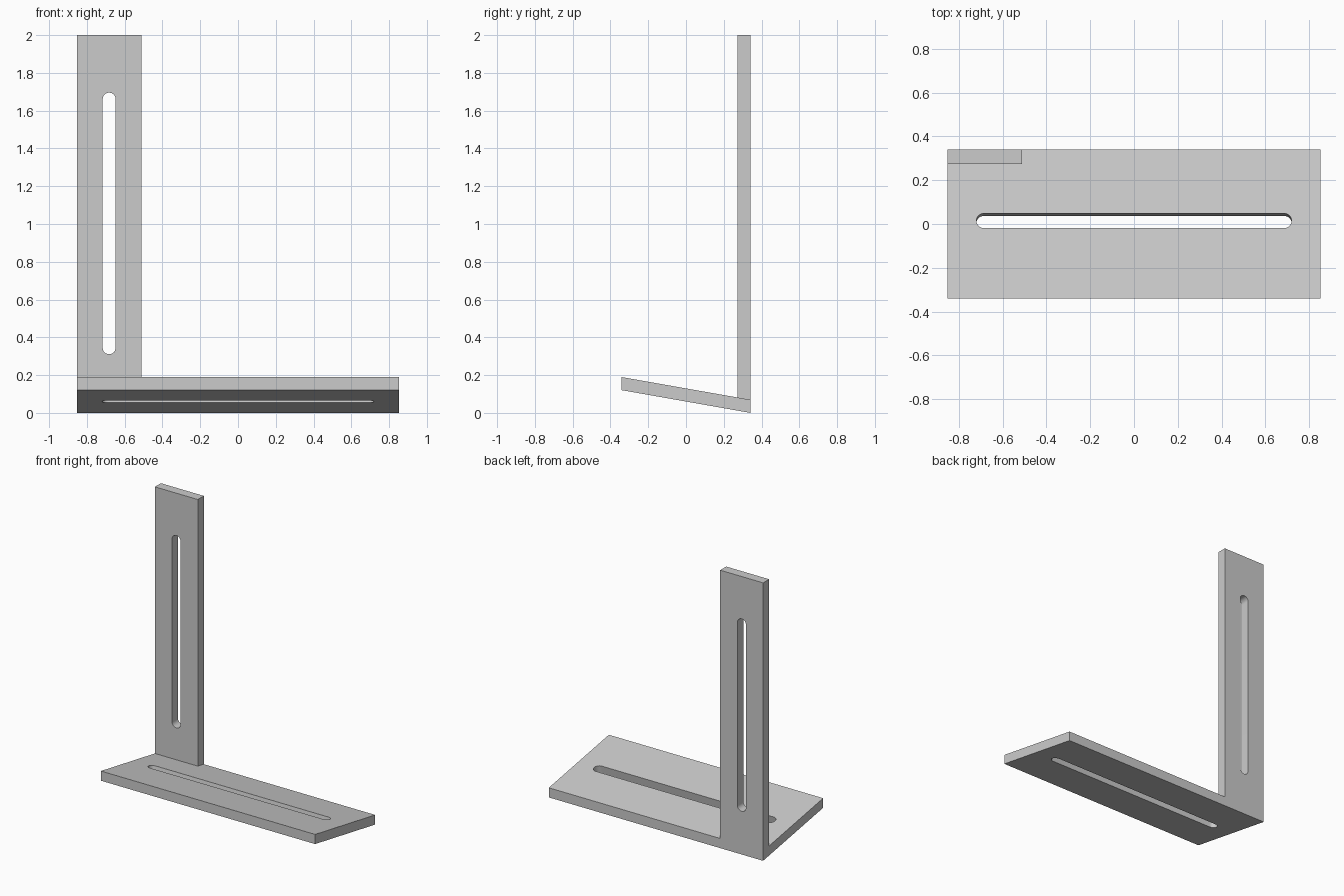
import bpy
import bmesh
from math import radians, pi, sin, cos, tan
from mathutils import Matrix

if "Cube" in bpy.data.objects:
    bpy.data.objects.remove(bpy.data.objects["Cube"], do_unlink=True)

T = 0.0683                 # stock thickness and slot width
HALF_X, HALF_Y = 0.853, 0.3415
TILT = radians(10)
RISE = tan(TILT)
DROP = T / cos(TILT)       # vertical thickness of the sloping plate

grey = bpy.data.materials.new("grey")
grey.use_nodes = True
grey.diffuse_color = (0.6, 0.6, 0.6, 1)
grey.node_tree.nodes["Principled BSDF"].inputs["Base Color"].default_value = (0.6, 0.6, 0.6, 1)


def prism(name, points, vec):
    """Extrude a closed outline along a vector."""
    bm = bmesh.new()
    face = bm.faces.new([bm.verts.new(p) for p in points])
    new = bmesh.ops.extrude_face_region(bm, geom=[face])["geom"]
    bmesh.ops.translate(bm, vec=vec, verts=[g for g in new if isinstance(g, bmesh.types.BMVert)])
    bmesh.ops.recalc_face_normals(bm, faces=bm.faces)
    mesh = bpy.data.meshes.new(name)
    bm.to_mesh(mesh)
    bm.free()
    mesh.materials.append(grey)
    obj = bpy.data.objects.new(name, mesh)
    bpy.context.collection.objects.link(obj)
    return obj


def cut_slot(obj, length, matrix, steps=12):
    """Cut a round-ended slot, long in local x, through local z."""
    r, reach = T / 2, length / 2 - T / 2
    outline = []
    for side in (1, -1):
        for i in range(steps + 1):
            a = pi * i / steps - pi / 2
            outline.append((side * (reach + r * cos(a)), side * r * sin(a), -0.2))
    cutter = prism("slot_cutter", outline, (0, 0, 0.4))
    cutter.hide_render = True
    cutter.matrix_world = matrix
    mod = obj.modifiers.new("slot", 'BOOLEAN')
    mod.operation, mod.solver, mod.object = 'DIFFERENCE', 'EXACT', cutter
    bpy.context.view_layer.objects.active = obj
    bpy.ops.object.modifier_apply(modifier=mod.name)
    bpy.data.objects.remove(cutter, do_unlink=True)
    bpy.ops.object.select_all(action='DESELECT')
    obj.select_set(True)
    bpy.ops.object.shade_smooth_by_angle(angle=radians(30))


def slope(y):
    return (HALF_Y - y) * RISE


# Sloping base plate with plumb ends
base = prism("base_plate", [(-HALF_X, y, slope(y) + h) for y, h in
                            ((-HALF_Y, 0), (HALF_Y, 0), (HALF_Y, DROP), (-HALF_Y, DROP))],
             (2 * HALF_X, 0, 0))
cut_slot(base, 1.44, Matrix.Translation((0, 0.009, slope(0.009) + DROP / 2))
         @ Matrix.Rotation(-TILT, 4, 'X'))

# Upright bar standing on the rear right corner of the plate
inner = HALF_Y - T
upright = prism("upright_bar", [(-HALF_X, inner, slope(inner) + DROP), (-HALF_X, HALF_Y, DROP),
                                (-HALF_X, HALF_Y, 2), (-HALF_X, inner, 2)], (5 * T, 0, 0))
cut_slot(upright, 1.385, Matrix.Translation((-HALF_X + 2.5 * T, HALF_Y - T / 2, 1.003))
         @ Matrix.Rotation(pi / 2, 4, 'Y') @ Matrix.Rotation(pi / 2, 4, 'X'))
